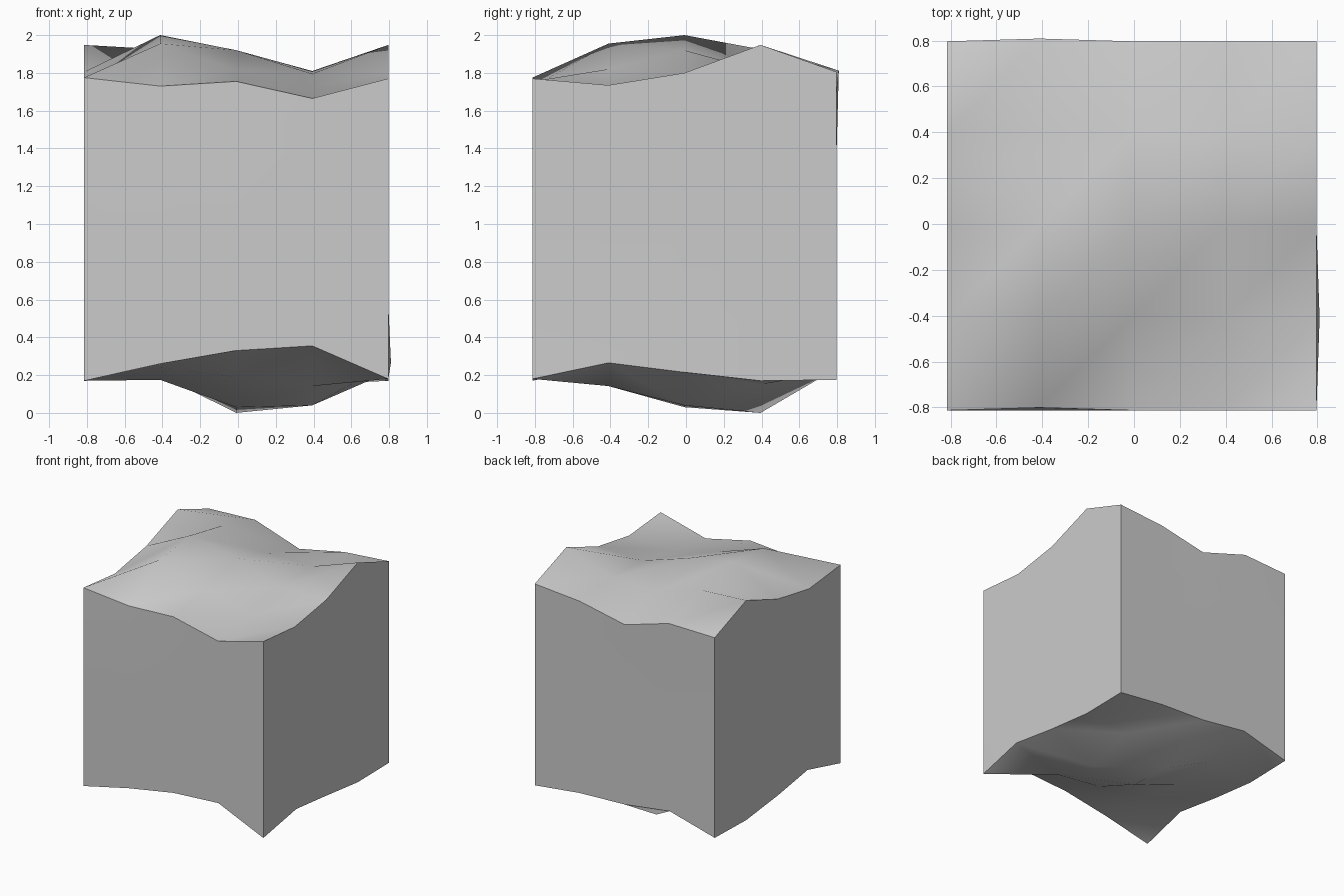
import bpy, bmesh, math

if "Cube" in bpy.data.objects:
    bpy.data.objects.remove(bpy.data.objects["Cube"])

# Height grids: rows run front to back (y), columns left to right (x)
TOP = [[1.775, 1.73, 1.755, 1.665, 1.77],
       [1.735, 1.955, 1.82, 1.72, 1.735],
       [1.805, 2.00, 1.92, 1.795, 1.80],
       [1.948, 1.925, 1.81, 1.81, 1.948],
       [1.80, 1.812, 1.69, 1.772, 1.805]]
BOTTOM = [[0.17, 0.26, 0.33, 0.355, 0.18],
          [0.265, 0.24, 0.19, 0.142, 0.265],
          [0.215, 0.175, 0.03, 0.04, 0.215],
          [0.17, 0.20, 0.00, 0.15, 0.17],
          [0.18, 0.288, 0.235, 0.22, 0.175]]
N = 5
ROWS = (0.57, 0.97, 1.38)
LEVELS = len(ROWS) + 2


def pos(i, j, k):
    """Point of the block lattice; the rims bow sideways very slightly."""
    x, y = -0.815 + i * 0.4027, -0.813 + j * 0.4025
    if k == 0:
        z = BOTTOM[j][i]
        x += 0.014 if j == 1 and i in (0, 4) else 0
    elif k == LEVELS - 1:
        z = TOP[j][i]
        y += 0.012 if i == 1 and j in (0, 4) else 0
    else:
        z = ROWS[k - 1]
    return x, y, z


bm = bmesh.new()
cache = {}


def vert(i, j, k):
    if (i, j, k) not in cache:
        cache[i, j, k] = bm.verts.new(pos(i, j, k))
    return cache[i, j, k]


# Rough top and underside, each cell split along its ridge diagonal
for i in range(N - 1):
    for j in range(N - 1):
        k = LEVELS - 1
        a, b, c, d = vert(i, j, k), vert(i + 1, j, k), vert(i + 1, j + 1, k), vert(i, j + 1, k)
        bm.faces.new((a, b, c))
        bm.faces.new((a, c, d))
        a, b, c, d = vert(i, j, 0), vert(i + 1, j, 0), vert(i + 1, j + 1, 0), vert(i, j + 1, 0)
        bm.faces.new((a, d, b))
        bm.faces.new((b, d, c))

# Straight side walls around the rim
M = N - 1
rim = ([(i, 0) for i in range(M)] + [(M, j) for j in range(M)]
       + [(M - i, M) for i in range(M)] + [(0, M - j) for j in range(M)])
for p, q in zip(rim, rim[1:] + rim[:1]):
    for k in range(LEVELS - 1):
        bm.faces.new((vert(*p, k), vert(*q, k), vert(*q, k + 1), vert(*p, k + 1)))

bmesh.ops.recalc_face_normals(bm, faces=bm.faces)

# Smooth shading inside each side, sharp where the sides meet
mesh = bpy.data.meshes.new("rough_block")
bm.to_mesh(mesh)
bm.free()
block = bpy.data.objects.new("rough_block", mesh)
bpy.context.collection.objects.link(block)
bpy.context.view_layer.objects.active = block
block.select_set(True)
bpy.ops.object.shade_smooth_by_angle(angle=math.radians(50))
